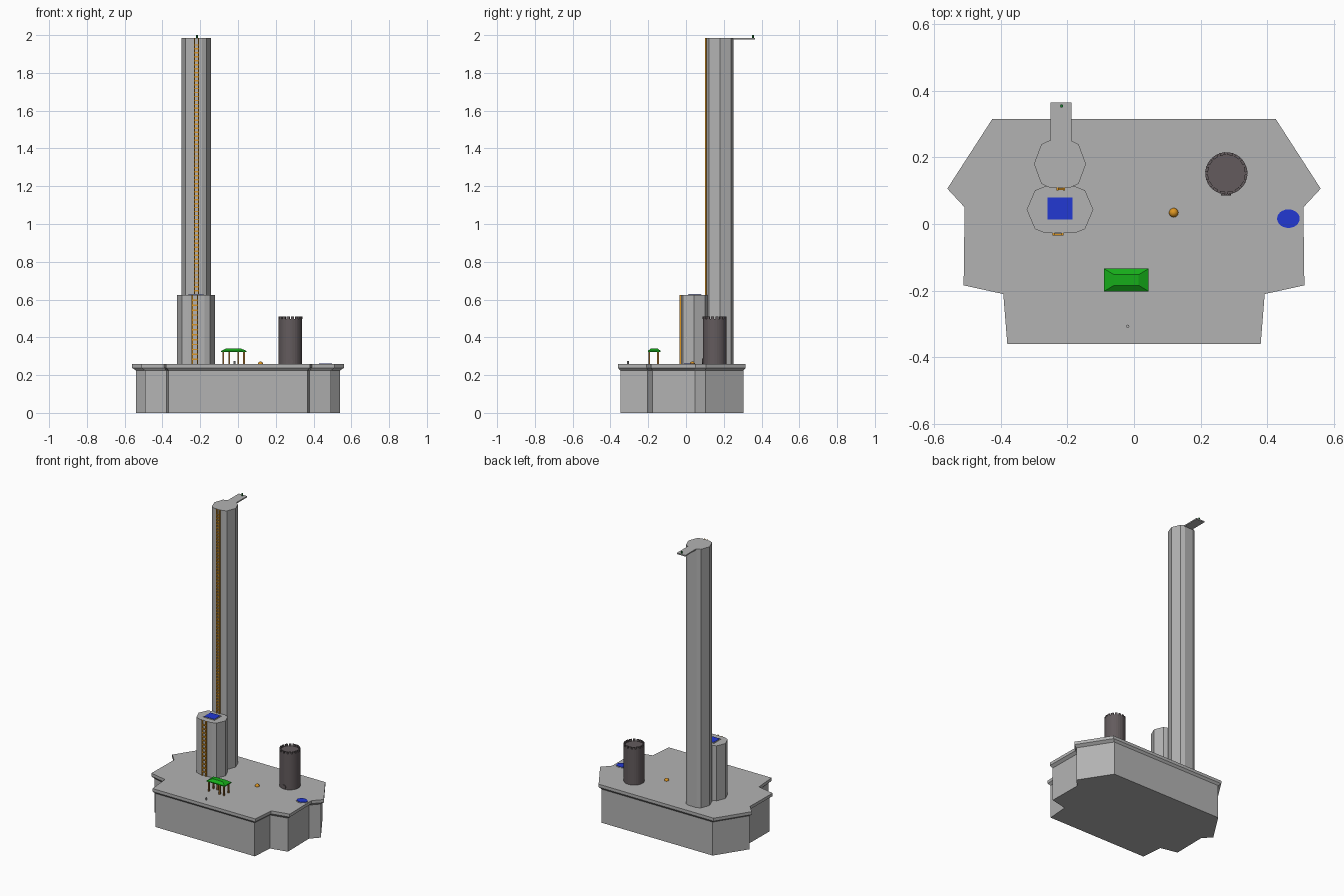
import bpy, bmesh, math
from mathutils import Vector, Matrix

if "Cube" in bpy.data.objects:
    bpy.data.objects.remove(bpy.data.objects["Cube"])


def material(name, rgb):
    m = bpy.data.materials.new(name)
    m.use_nodes = True
    m.diffuse_color = (*rgb, 1)
    m.node_tree.nodes["Principled BSDF"].inputs["Base Color"].default_value = (*rgb, 1)
    return m


STONE = material("stone grey", (.45, .45, .45))
DARK = material("dark stone", (.125, .105, .11))
ORANGE = material("orange", (.72, .3, .015))
BROWN = material("wood brown", (.36, .16, .03))
GREEN = material("green", (.008, .42, .01))
BLUE = material("water blue", (.016, .04, .65))
LAMP = material("dark green", (.01, .2, .03))


def finish(name, bm, mat):
    bmesh.ops.recalc_face_normals(bm, faces=bm.faces)
    mesh = bpy.data.meshes.new(name)
    bm.to_mesh(mesh)
    bm.free()
    mesh.materials.append(mat)
    ob = bpy.data.objects.new(name, mesh)
    bpy.context.collection.objects.link(ob)
    return ob


def loft(name, outline, levels, mat):
    """Stack scaled copies of an outline; each level is (z, scale)."""
    bm = bmesh.new()
    n = len(outline)
    rings = [[bm.verts.new((x * s, y * s, z)) for x, y in outline] for z, s in levels]
    bm.faces.new(rings[0])
    bm.faces.new(rings[-1])
    for a, b in zip(rings, rings[1:]):
        for i in range(n):
            j = (i + 1) % n
            bm.faces.new((a[i], a[j], b[j], b[i]))
    return finish(name, bm, mat)


def add_box(bm, center, size, turn=0):
    m = Matrix.Translation(center) @ Matrix.Rotation(turn, 4, "Z") @ Matrix.Diagonal((*size, 1))
    bmesh.ops.create_cube(bm, size=1, matrix=m)


def box(name, center, size, mat):
    bm = bmesh.new()
    add_box(bm, center, size)
    return finish(name, bm, mat)


def cylinder(name, center, r, h, mat, sides=16, squash=1, tilt=0):
    bm = bmesh.new()
    m = Matrix.Translation(center) @ Matrix.Rotation(tilt, 4, "X") @ Matrix.Diagonal((1, squash, 1, 1))
    bmesh.ops.create_cone(bm, cap_ends=True, segments=sides, radius1=r, radius2=r, depth=h, matrix=m)
    return finish(name, bm, mat)


def ladder(name, x, y, z0, z1, width, step, rail):
    bm = bmesh.new()
    for s in (-1, 1):
        add_box(bm, (x + s * (width - rail) / 2, y, (z0 + z1) / 2), (rail, .008, z1 - z0))
    for i in range(1, int((z1 - z0) / step)):
        add_box(bm, (x, y, z0 + i * step), (width, .006, .007))
    finish(name, bm, ORANGE)


DECK = .258

# Platform: mirrored outline with a flared lip
half = [(.38, -.36), (.392, -.21), (.511, -.184), (.508, .05), (.56, .106), (.425, .315)]
outline = half + [(-x, y) for x, y in reversed(half)]
loft("platform", outline, [(0, .965), (.224, .965), (.238, 1), (DECK, 1)], STONE)


# Towers: ten-sided, pointed at the sides
def tower(name, cx, cy, w, d, flat, shoulder, top):
    q = [(flat, -d), (shoulder, -d * .83), (w, 0), (shoulder, d * .83), (flat, d)]
    pts = q + [(-x, y) for x, y in reversed(q)]
    loft(name, [(cx + x, cy + y) for x, y in pts], [(DECK, 1), (top, 1)], STONE)


tower("tall_tower", -.222, .18, .078, .071, .031, .056, 1.985)
tower("short_tower", -.222, .043, .1, .07, .045, .075, .625)
ladder("tall_ladder", -.22, .105, .625, 1.985, .026, .021, .006)
ladder("short_ladder", -.228, -.031, DECK, .625, .034, .026, .007)

# Diving board and lamp at its tip
box("diving_board", (-.219, .3, 1.981), (.062, .13, .008), STONE)
cylinder("board_lamp", (-.217, .354, 1.992), .005, .016, LAMP, 8)

# Pools
box("tower_pool_rim", (-.222, .046, .626), (.084, .073, .004), STONE)
box("tower_pool", (-.222, .046, .627), (.075, .066, .006), BLUE)
cylinder("deck_pool_rim", (.463, .016, DECK), .038, .004, STONE, 24, .85)
cylinder("deck_pool", (.463, .016, DECK + .001), .034, .006, BLUE, 24, .82)

# Round turret with crenellated rim and a small round door
tx, ty, r = .277, .152, .063
cylinder("turret", (tx, ty, (DECK + .497) / 2), r, .497 - DECK, DARK, 32)
bm = bmesh.new()
for i in range(16):
    a = math.tau * (i + .5) / 16
    add_box(bm, (tx + math.cos(a) * (r - .004), ty + math.sin(a) * (r - .004), .503),
            (.008, .016, .014), a)
finish("turret_battlements", bm, DARK)
cylinder("turret_door", (tx, ty - r, DECK + .015), .014, .006, DARK, 16, 1, math.pi / 2)

# Pavilion: hipped roof on posts
rx, ry = -.023, -.168
bm = bmesh.new()
rings = []
for z, w, d in ((.322, .067, .034), (.328, .067, .034), (.342, .037, .016)):
    rings.append([bm.verts.new((rx + sx * w, ry + sy * d, z))
                  for sx, sy in ((-1, -1), (1, -1), (1, 1), (-1, 1))])
bm.faces.new(rings[0])
bm.faces.new(rings[-1])
for a, b in zip(rings, rings[1:]):
    for i in range(4):
        j = (i + 1) % 4
        bm.faces.new((a[i], a[j], b[j], b[i]))
finish("pavilion_roof", bm, GREEN)
bm = bmesh.new()
for dx, dy in ((-.055, -.026), (.055, -.026), (-.055, .02), (.055, .02), (-.024, .02), (.024, -.026)):
    add_box(bm, (rx + dx, ry + dy, (DECK + .324) / 2), (.009, .009, .324 - DECK))
finish("pavilion_posts", bm, BROWN)

# Small deck details
bm = bmesh.new()
bmesh.ops.create_uvsphere(bm, u_segments=16, v_segments=8, radius=.014,
                          matrix=Matrix.Translation((.119, .034, DECK)))
ball = finish("deck_ball", bm, ORANGE)
for p in ball.data.polygons:
    p.use_smooth = True
cylinder("deck_post", (-.019, -.307, DECK + .008), .005, .016, STONE, 8)
